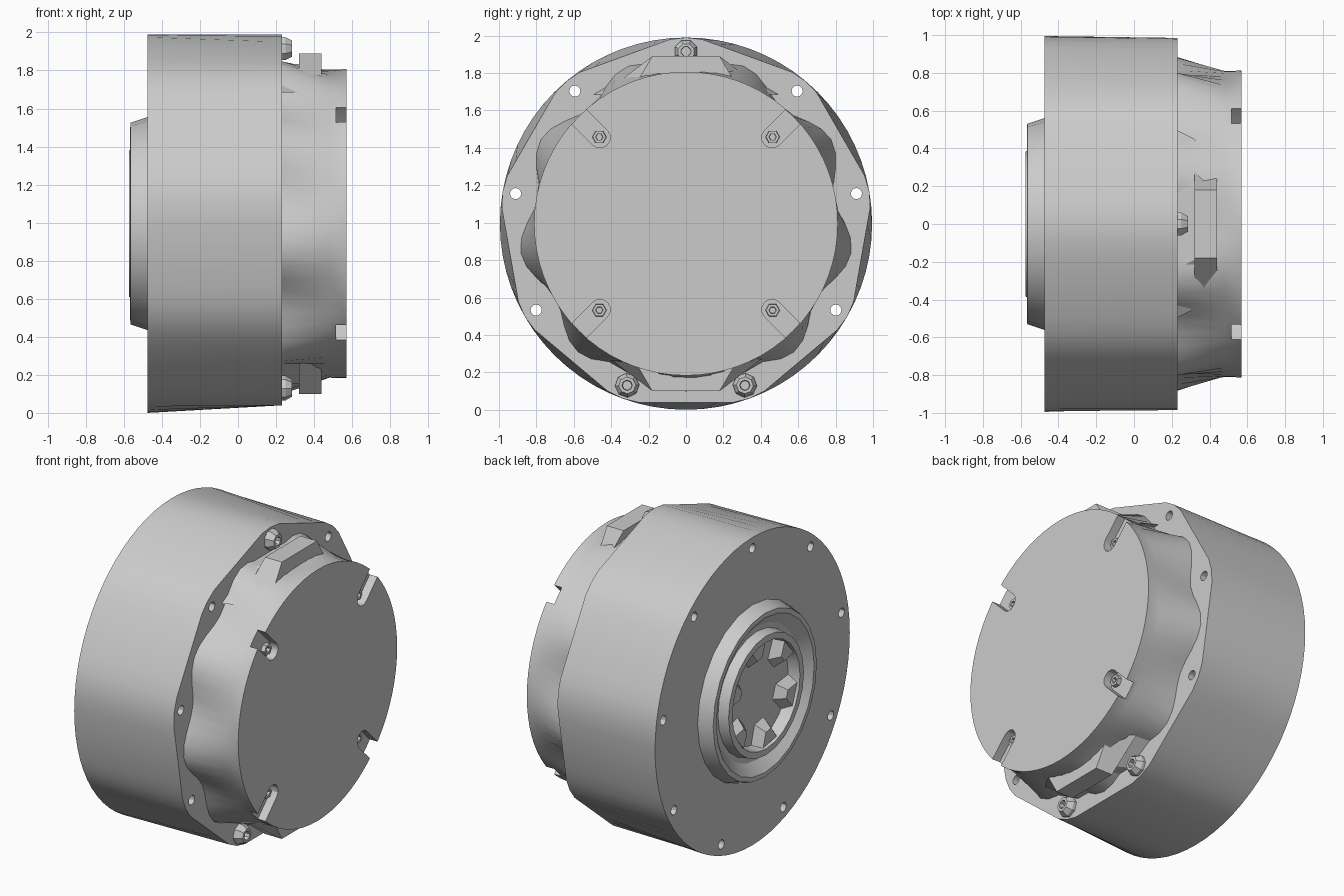
import bpy, bmesh
from math import sin, cos, pi, radians

if "Cube" in bpy.data.objects:
    bpy.data.objects.remove(bpy.data.objects["Cube"], do_unlink=True)

ZC = 0.995                      # height of the axis, which runs along x
grey = bpy.data.materials.new("cast_grey")
grey.use_nodes = True
grey.diffuse_color = (0.6, 0.6, 0.6, 1)
grey.node_tree.nodes["Principled BSDF"].inputs["Base Color"].default_value = (0.6, 0.6, 0.6, 1)


def finish(name, bm):
    bmesh.ops.recalc_face_normals(bm, faces=bm.faces)
    me = bpy.data.meshes.new(name)
    bm.to_mesh(me)
    bm.free()
    me.materials.append(grey)
    ob = bpy.data.objects.new(name, me)
    bpy.context.collection.objects.link(ob)
    return ob


def loft(bm, rings):
    """Skin a list of equal-length point rings and cap both ends."""
    loops = [[bm.verts.new(p) for p in ring] for ring in rings]
    n = len(loops[0])
    for a, b in zip(loops, loops[1:]):
        for i in range(n):
            bm.faces.new((a[i], a[(i + 1) % n], b[(i + 1) % n], b[i]))
    bm.faces.new(loops[0])
    bm.faces.new(loops[-1])


def lathe(name, profile, sides, shape=lambda x, a: 1):
    bm = bmesh.new()
    angles = [2 * pi * i / sides for i in range(sides)]
    loft(bm, [[(x, r * shape(x, a) * cos(a), ZC + r * shape(x, a) * sin(a))
               for a in angles] for x, r in profile])
    return finish(name, bm)


def prism(bm, outline, x0, x1):
    loft(bm, [[(x, y, ZC + z) for y, z in outline] for x in (x0, x1)])


def circle(y, z, r, sides, turn=0):
    return [(y + r * cos(turn + 2 * pi * i / sides), z + r * sin(turn + 2 * pi * i / sides))
            for i in range(sides)]


def polar(r, deg):
    return r * cos(radians(deg)), r * sin(radians(deg))


def cut(ob, bm):
    """Subtract the cutter mesh and bake the result."""
    cutter = finish("cutter", bm)
    cutter.hide_render = True
    mod = ob.modifiers.new("cut", 'BOOLEAN')
    mod.operation, mod.solver, mod.object = 'DIFFERENCE', 'EXACT', cutter
    bpy.context.view_layer.update()
    graph = bpy.context.evaluated_depsgraph_get()
    baked = bpy.data.meshes.new_from_object(ob.evaluated_get(graph))
    ob.modifiers.clear()
    ob.data = baked
    bpy.data.objects.remove(cutter, do_unlink=True)


def smooth(ob, angle=30):
    bpy.ops.object.select_all(action='DESELECT')
    ob.select_set(True)
    bpy.context.view_layer.objects.active = ob
    bpy.ops.object.shade_smooth_by_angle(angle=radians(angle))


# Main housing: round at the hub face, nine soft corners (at the bolts) at the other
def corners(x, a):
    if x < 0:
        return 1
    off = (a - radians(10)) % radians(40) - radians(20)
    return min(1, 0.96 / cos(off))


housing = lathe("housing", [(-0.475, 0.995), (0.23, 0.995)], 72, corners)
BOLTS = [90 + 40 * i for i in range(9)]
BOSSES = (90, 250, 290)
bm = bmesh.new()
for deg in BOLTS:
    prism(bm, circle(*polar(0.925, deg), 0.03, 12), -0.6, 0.0 if deg in BOSSES else 0.4)
cut(housing, bm)
smooth(housing)


# Rear drum flaring out between the bolts, with four screw slots in its flat cap
def flare(x, a):
    return 1 + 0.055 * cos(9 * (a - radians(30))) if x < 0.3 else 1


drum = lathe("rear_drum", [(0.2, 0.85), (0.23, 0.85), (0.48, 0.81), (0.57, 0.812)], 72, flare)
bm = bmesh.new()
for deg in (45, 135, 225, 315):
    c, s = polar(1, deg)
    local = [(0.65 + 0.055 * cos(t), 0.055 * sin(t))
             for t in [pi / 2 + pi * i / 6 for i in range(7)]]
    local += [(0.95, -0.055), (0.95, 0.055)]
    prism(bm, [(u * c - v * s, u * s + v * c) for u, v in local], 0.515, 0.65)
cut(drum, bm)
smooth(drum)

# Screws sitting in the slots
for deg in (45, 135, 225, 315):
    bm = bmesh.new()
    y, z = polar(0.655, deg)
    loft(bm, [[(x, p, ZC + q) for p, q in circle(y, z, r, 6)]
              for x, r in ((0.5, 0.04), (0.54, 0.036), (0.54, 0.02), (0.52, 0.018))])
    finish("slot_screw", bm)

# Bolt bosses with sunken centres
for deg in BOSSES:
    bm = bmesh.new()
    y, z = polar(0.92, deg)
    loft(bm, [[(x, p, ZC + q) for p, q in circle(y, z, r, 8, radians(deg + 22.5))]
              for x, r in ((0.2, 0.065), (0.25, 0.065), (0.285, 0.045), (0.285, 0.028), (0.24, 0.025))])
    finish("bolt_boss", bm)

# Flat mounting pads, top and bottom, widening into a sloped foot at the housing
for name, side in (("top_pad", 1), ("bottom_pad", -1)):
    bm = bmesh.new()
    rings = []
    for x, top_half, low_half, top in ((0.22, 0.24, 0.5, 0.84), (0.32, 0.19, 0.45, 0.84),
                                       (0.32, 0.18, 0.45, 0.895), (0.44, 0.18, 0.3, 0.895)):
        rings.append([(x, y, ZC + z * side) for y, z in
                      ((-low_half, 0.69), (-top_half, top), (top_half, top), (low_half, 0.69))])
    loft(bm, rings)
    finish(name, bm)

# Output hub: outer rim, groove and inner ring around a shallow cavity
hub = lathe("output_hub", [(-0.45, 0.56), (-0.475, 0.56), (-0.565, 0.53), (-0.567, 0.5),
                           (-0.51, 0.43), (-0.505, 0.395), (-0.574, 0.385),
                           (-0.574, 0.345), (-0.5, 0.33), (-0.495, 0.02)], 24)
smooth(hub, 20)

# Teeth around the cavity wall
for i in range(6):
    bm = bmesh.new()
    deg = 60 * i + 20
    base = [polar(0.34, deg - 20), polar(0.34, deg + 20), polar(0.2, deg + 14), polar(0.2, deg - 14)]
    crown = [polar(0.34, deg - 12), polar(0.34, deg + 12), polar(0.25, deg + 6), polar(0.25, deg - 6)]
    loft(bm, [[(x, y, ZC + z) for y, z in ring] for x, ring in ((-0.49, base), (-0.56, crown))])
    finish("hub_tooth", bm)
